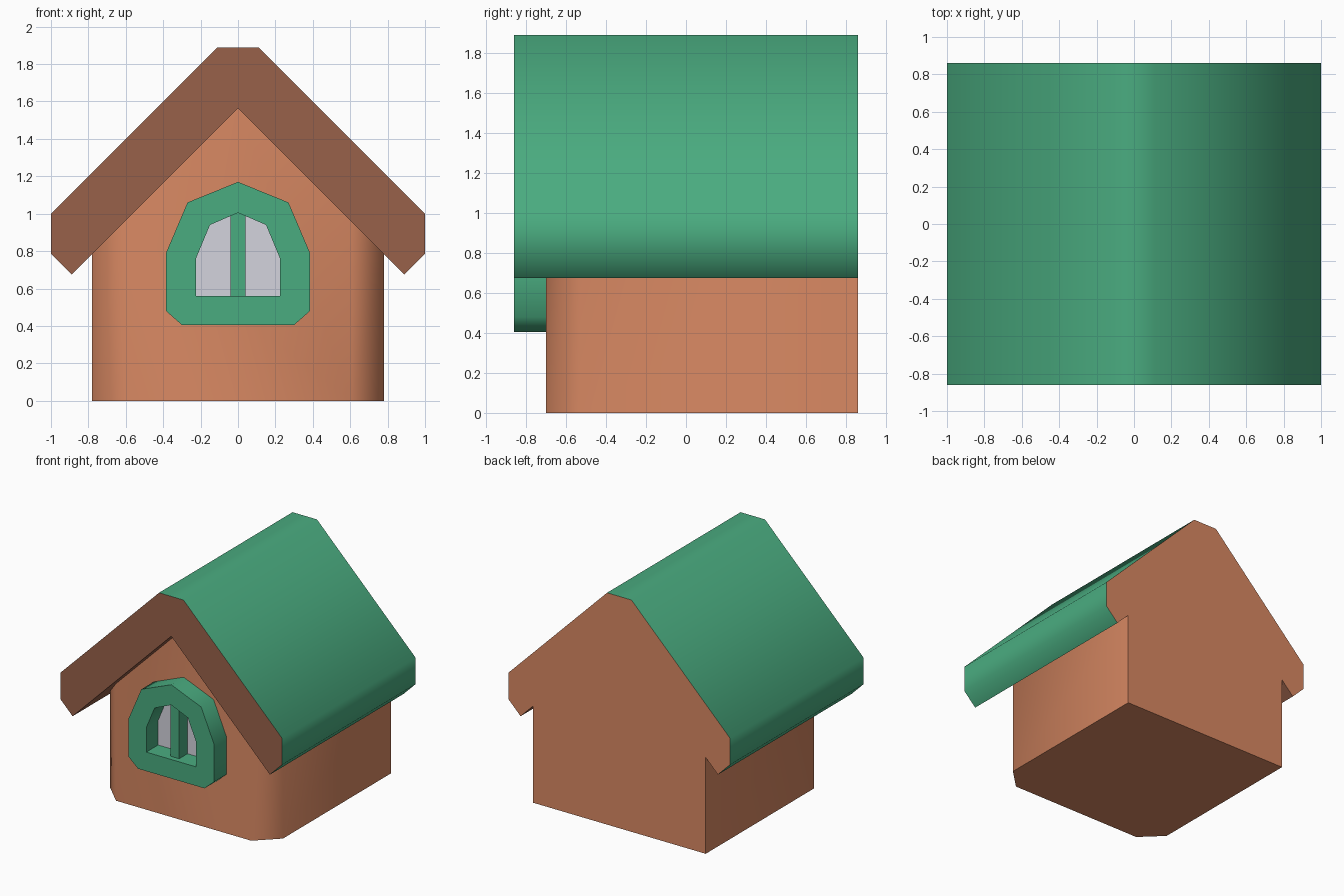
import bpy, bmesh, math
from mathutils import Vector

if "Cube" in bpy.data.objects:
    bpy.data.objects.remove(bpy.data.objects["Cube"])


def material(name, hex_code):
    def lin(c):
        return c / 12.92 if c <= 0.04045 else ((c + 0.055) / 1.055) ** 2.4
    m = bpy.data.materials.new(name)
    rgb = [lin(int(hex_code[i:i + 2], 16) / 255) for i in (0, 2, 4)]
    m.diffuse_color = (*rgb, 1)
    m.use_nodes = True
    m.node_tree.nodes["Principled BSDF"].inputs["Base Color"].default_value = m.diffuse_color
    return m


BRICK = material("terracotta", "D98963")
TRIM = material("dark brown", "98614A")
GREEN = material("green", "4AAC80")
GLASS = material("pale grey glass", "D4D3DD")


def mirrored(half):
    """Close a right-hand half outline by mirroring it over the centre line."""
    return half + [(-x, z) for x, z in reversed(half) if x > 1e-6]


def prism(loops, lo, hi, axis):
    """Extrude outlines (the second one is a hole) along y or z."""
    bm = bmesh.new()
    caps = ([], [])
    for loop in loops:
        rings = []
        for d, cap in zip((lo, hi), caps):
            ring = [bm.verts.new((a, d, b) if axis == 'Y' else (a, b, d)) for a, b in loop]
            cap += [bm.edges.new((ring[i - 1], ring[i])) for i in range(len(ring))]
            rings.append(ring)
        f, b = rings
        for i in range(len(f)):
            bm.faces.new((f[i - 1], f[i], b[i], b[i - 1]))
    for cap in caps:
        bmesh.ops.triangle_fill(bm, edges=cap, use_beauty=True)
    bmesh.ops.recalc_face_normals(bm, faces=bm.faces[:])
    return bm


def finish(name, bm, mats, angle=60):
    me = bpy.data.meshes.new(name)
    bm.normal_update()
    bm.to_mesh(me)
    bm.free()
    for m in mats:
        me.materials.append(m)
    ob = bpy.data.objects.new(name, me)
    bpy.context.collection.objects.link(ob)
    bpy.ops.object.select_all(action='DESELECT')
    ob.select_set(True)
    bpy.context.view_layer.objects.active = ob
    bpy.ops.object.shade_smooth_by_angle(angle=math.radians(angle))
    return ob


# House body: footprint with cut front corners, trimmed to the gable slopes
APEX = 1.565
body = prism([mirrored([(0.61, -0.70), (0.78, -0.535), (0.78, 0.86)])], 0, 2, 'Z')
for side in (1, -1):
    bmesh.ops.bisect_plane(body, geom=body.verts[:] + body.edges[:] + body.faces[:],
                           plane_co=(0, 0, APEX), plane_no=Vector((side, 0, 1)),
                           clear_outer=True)
finish("house_body", body, [BRICK])

# Roof: thick chevron; green outside, brown front and underside, terracotta back
roof = prism([mirrored([(0, APEX), (0.89, 0.675), (1.0, 0.785), (1.0, 1.0), (0.11, 1.89)])],
             -0.86, 0.86, 'Y')
roof.normal_update()
for f in roof.faces:
    n, c = f.normal, f.calc_center_median()
    if n.y > 0.5:
        f.material_index = 2
    elif n.y < -0.5 or (n.z < -0.1 and n.x * c.x < 0):
        f.material_index = 1
finish("roof", roof, [GREEN, TRIM, BRICK])

# Arched window frame with its opening
outer = mirrored([(0.30, 0.405), (0.385, 0.48), (0.385, 0.79), (0.27, 1.06), (0, 1.17)])
inner = mirrored([(0.225, 0.56), (0.225, 0.76), (0.15, 0.94), (0, 1.005)])
finish("window_frame", prism([outer, inner], -0.86, -0.695, 'Y'), [GREEN])

# Upright bar, set back inside the opening
bar = mirrored([(0.04, 0.555), (0.04, 1.0), (0, 1.02)])
finish("window_bar", prism([bar], -0.815, -0.70, 'Y'), [GREEN], 30)

# Glass plate just in front of the wall
finish("window_glass", prism([inner], -0.708, -0.70, 'Y'), [GLASS], 30)
